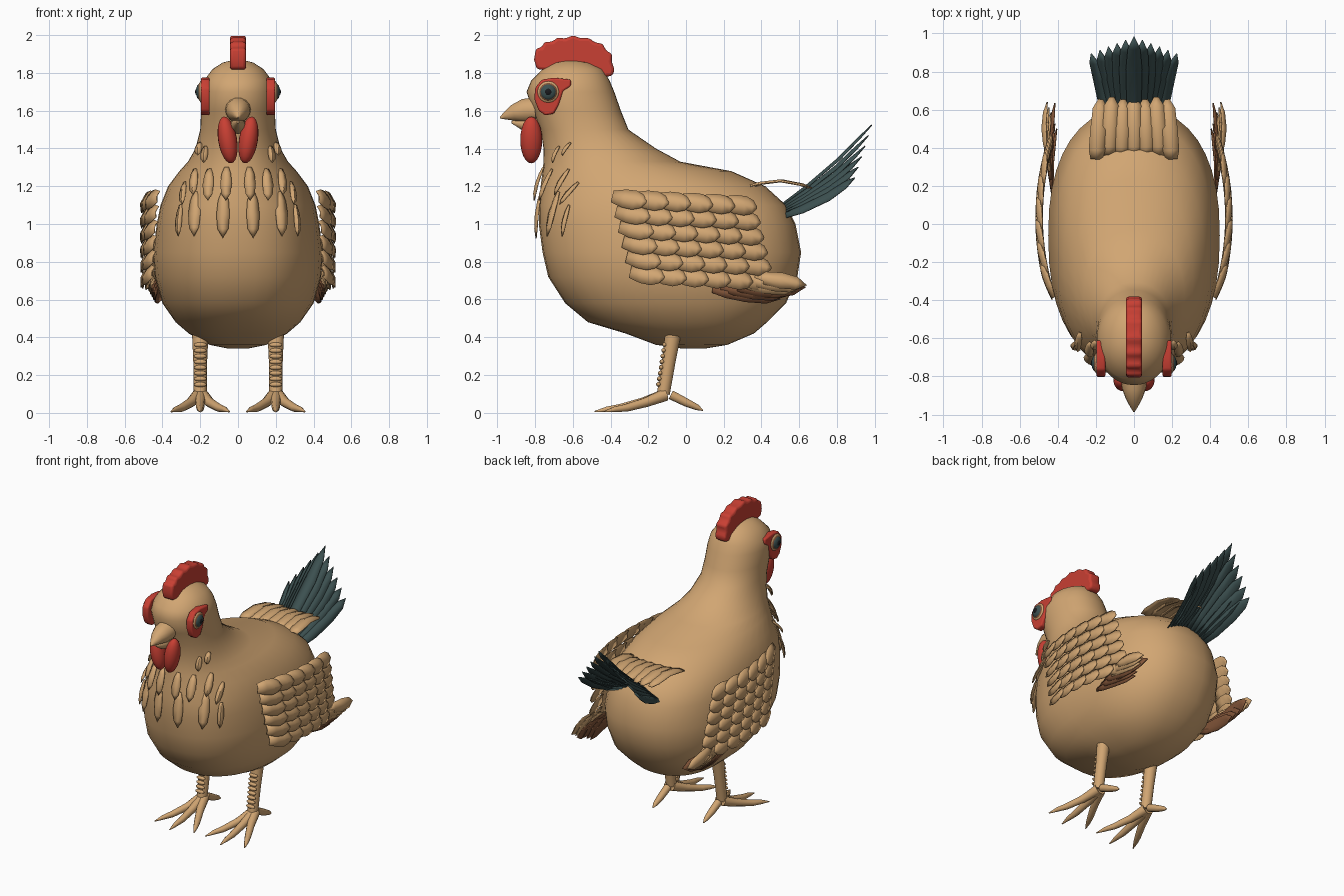
import bpy, bmesh, math
from mathutils import Vector, Matrix

if "Cube" in bpy.data.objects:
    bpy.data.objects.remove(bpy.data.objects["Cube"])

V = Vector


def material(name, rgb):
    m = bpy.data.materials.new(name)
    m.diffuse_color = (*rgb, 1)
    m.use_nodes = True
    m.node_tree.nodes["Principled BSDF"].inputs["Base Color"].default_value = m.diffuse_color
    return m


TAN = material("tan", (0.64, 0.38, 0.17))
RED = material("red", (0.58, 0.05, 0.033))
SLATE = material("dark slate", (0.045, 0.08, 0.08))
BROWN = material("brown", (0.22, 0.09, 0.04))
BLACK = material("black", (0.01, 0.01, 0.012))


def finish(bm, name, mat, mirror=False, thick=0, bevel=0, angle=40):
    bmesh.ops.remove_doubles(bm, verts=bm.verts, dist=1e-5)
    bmesh.ops.recalc_face_normals(bm, faces=bm.faces)
    me = bpy.data.meshes.new(name)
    bm.to_mesh(me)
    bm.free()
    me.materials.append(mat)
    ob = bpy.data.objects.new(name, me)
    bpy.context.collection.objects.link(ob)
    if bevel:
        b = ob.modifiers.new("bevel", 'BEVEL')
        b.width, b.segments = bevel, 3
    if thick:
        s = ob.modifiers.new("thickness", 'SOLIDIFY')
        s.thickness, s.offset = thick, 0
    if mirror:
        ob.modifiers.new("mirror", 'MIRROR').use_mirror_merge = False
    bpy.context.view_layer.objects.active = ob
    ob.select_set(True)
    bpy.ops.object.shade_smooth_by_angle(angle=math.radians(angle))
    ob.select_set(False)
    return ob


def bridge(bm, rings, closed=True):
    rows = [[bm.verts.new(p) for p in r] for r in rings]
    n = len(rows[0])
    for a, b in zip(rows, rows[1:]):
        for i in range(n if closed else n - 1):
            j = (i + 1) % n
            bm.faces.new((a[i], a[j], b[j], b[i]))
    if closed:
        bm.faces.new(rows[0])
        bm.faces.new(rows[-1])


def tube(bm, path, radii, n=10):
    """Tapered limb along a list of points."""
    path = [V(p) for p in path]
    rings = []
    for i, (p, r) in enumerate(zip(path, radii)):
        d = path[min(i + 1, len(path) - 1)] - path[max(i - 1, 0)]
        q = d.to_track_quat('Z', 'Y')
        rings.append([p + q @ V((r * math.cos(k * math.tau / n), r * math.sin(k * math.tau / n), 0))
                      for k in range(n)])
    bridge(bm, rings)


def ball(bm, pos, size, rot=None):
    m = Matrix.Translation(pos) @ (rot or Matrix()) @ Matrix.Diagonal((*size, 1))
    bmesh.ops.create_uvsphere(bm, u_segments=20, v_segments=12, radius=1, matrix=m)


def plate(bm, pts, x0, x1):
    """Side outline (y, z) extruded between two x positions."""
    bridge(bm, [[(x, y, z) for y, z in pts] for x in (x0, x1)])


POINTED = ((0, .35), (.2, .8), (.5, 1), (.8, .8), (1, 0))
ROUND = ((0, .6), (.35, .95), (.65, 1), (.87, .7), (1, .1))


def feather(bm, base, tip, width, normal, shape=POINTED, bulge=.01, bend=0):
    base, tip, normal = V(base), V(tip), V(normal).normalized()
    side = (tip - base).cross(normal).normalized()
    rows = []
    for t, w in shape:
        p = base.lerp(tip, t) + normal * bend * math.sin(math.pi * t)
        s = side * w * width / 2
        rows.append((p - s, p + normal * bulge * w, p + s))
    bridge(bm, rows, closed=False)


# Body, neck and head: z, front y, back y, half width, y of widest point
RINGS = [(.34, -.02, .10, .05, .04), (.36, -.16, .22, .15, .03), (.42, -.32, .36, .26, .02),
         (.48, -.52, .43, .33, 0), (.58, -.64, .53, .40, -.02), (.72, -.73, .59, .44, -.05),
         (.85, -.76, .61, .45, -.06), (1.0, -.78, .58, .43, -.08), (1.1, -.78, .53, .41, -.1),
         (1.2, -.77, .42, .37, -.18), (1.28, -.76, .24, .31, -.28), (1.33, -.755, -.03, .265, -.38),
         (1.4, -.755, -.16, .225, -.48), (1.5, -.77, -.305, .20, -.54), (1.6, -.81, -.345, .195, -.58),
         (1.7, -.845, -.38, .195, -.61), (1.76, -.82, -.405, .18, -.61), (1.82, -.76, -.44, .135, -.61),
         (1.855, -.70, -.51, .08, -.61), (1.87, -.63, -.59, .02, -.61)]


def power(z):
    return 2.35 if z < 1.15 else 2.1


def front_y(x, z):
    for a, b in zip(RINGS, RINGS[1:]):
        if a[0] <= z <= b[0]:
            f = (z - a[0]) / (b[0] - a[0])
            _, yf, _, w, yc = [p + (q - p) * f for p, q in zip(a, b)]
            n = power(z)
            return yc - (yc - yf) * max(0, 1 - abs(x / w) ** n) ** (1 / n)


bm = bmesh.new()
loops = []
for z, yf, yb, w, yc in RINGS:
    loop = []
    for k in range(40):
        c, s = math.cos(k * math.tau / 40), math.sin(k * math.tau / 40)
        e = 2 / power(z)
        half = yb - yc if s > 0 else yc - yf
        loop.append((math.copysign(w * abs(c) ** e, c), yc + math.copysign(half * abs(s) ** e, s), z))
    loops.append(loop)
bridge(bm, loops)
finish(bm, "body", TAN, angle=60)

# Scalloped comb
bm = bmesh.new()
comb = [(-.79, 1.82), (-.805, 1.87), (-.795, 1.93), (-.765, 1.935), (-.75, 1.965), (-.71, 1.965),
        (-.68, 1.988), (-.64, 1.982), (-.60, 2.0), (-.56, 1.985), (-.51, 1.985), (-.485, 1.962),
        (-.44, 1.955), (-.425, 1.92), (-.39, 1.90), (-.395, 1.86), (-.378, 1.82), (-.39, 1.785),
        (-.43, 1.78), (-.6, 1.8)]
plate(bm, comb, -.042, .042)
finish(bm, "comb", RED, bevel=.022, angle=60)

# Wattles
bm = bmesh.new()
ball(bm, (.055, -.82, 1.445), (.05, .058, .125), Matrix.Rotation(.16, 4, 'Y'))
finish(bm, "wattle", RED, mirror=True)

# Beak halves
bm = bmesh.new()
tube(bm, [(0, -.80, 1.605), (0, -.86, 1.60), (0, -.915, 1.588), (0, -.96, 1.572), (0, -.985, 1.562)],
     (.068, .064, .044, .02, .004), 14)
finish(bm, "upper_beak", TAN)
bm = bmesh.new()
tube(bm, [(0, -.79, 1.52), (0, -.86, 1.53), (0, -.925, 1.54)], (.045, .035, .006), 12)
finish(bm, "lower_beak", TAN)

# Red eye patches
bm = bmesh.new()
plate(bm, [(-.78, 1.60), (-.803, 1.66), (-.80, 1.72), (-.765, 1.765), (-.70, 1.775), (-.61, 1.765),
           (-.61, 1.73), (-.65, 1.705), (-.675, 1.63), (-.70, 1.585), (-.745, 1.575)], .15, .197)
finish(bm, "eye_patch", RED, mirror=True, bevel=.01, angle=60)

# Eyes in nested layers
for name, mat, x, r, d in (("eyelid", TAN, .19, .06, .022), ("eye_ring", BROWN, .197, .05, .02),
                           ("iris", SLATE, .203, .042, .02), ("pupil", BLACK, .211, .022, .016)):
    bm = bmesh.new()
    ball(bm, (x, -.73, 1.70), (d, r, r))
    finish(bm, name, mat, mirror=True)

# Chest and neck feathers: x, top z, bottom z, width
bm = bmesh.new()
for x, z0, z1, w in ((.075, 1.17, .92, .07), (.22, 1.17, .93, .07), (.06, 1.30, 1.12, .06),
                     (.15, 1.29, 1.12, .06), (.225, 1.29, 1.15, .05), (.30, 1.10, .93, .04),
                     (.17, 1.41, 1.32, .04), (.20, 1.43, 1.36, .04), (.28, 1.22, 1.10, .04)):
    n = V((x * 1.6, -.75, .1))
    n.normalize()
    top = V((x, front_y(x, z0), z0)) + n * .004
    end = V((x, front_y(x, z1), z1)) + n * .03
    feather(bm, top, end, w, n, bend=.008)
finish(bm, "chest_feathers", TAN, mirror=True, thick=.006)


# Wings made of overlapping rounded feathers
def wing_x(y):
    return .488 - .06 * ((y - .03) / .4) ** 2


bm = bmesh.new()
for r in range(6):
    for c in range(6):
        y = -.39 + .019 * r + .117 * c
        z = 1.145 - .08 * r - .006 * c
        feather(bm, (wing_x(y), y, z), (wing_x(y + .18) + .022, y + .18, z - .03), .105,
                (1, 0, .25), ROUND, bulge=.014)
finish(bm, "wing_feathers", TAN, mirror=True, thick=.006)

# Long flight feathers below each wing
for name, mat, rng in (("lower_flight_feathers", BROWN, (0, 1, 2)), ("upper_flight_feathers", TAN, (3, 4, 5))):
    bm = bmesh.new()
    for i in rng:
        feather(bm, (.425 + .006 * i, .14 + .045 * i, .65 + .014 * i),
                (.405 + .01 * i, .50 + .028 * i, .60 + .015 * i), .085, (1, 0, .2), bulge=.014, bend=.015)
    finish(bm, name, mat, mirror=True, thick=.006)
bm = bmesh.new()
feather(bm, (.44, .30, .645), (.415, .635, .665), .10, (1, 0, .2), bend=.01)
finish(bm, "flight_feather_tip", BROWN, mirror=True, thick=.006)

# Tail fan, highest in the middle
bm = bmesh.new()
for i in range(-5, 6):
    a = abs(i)
    feather(bm, (.028 * i, .51, 1.10 - .012 * a), (.045 * i, .985 - .018 * a, 1.525 - .056 * a), .085,
            (.12 * i, -.7, .7), ((0, .5), (.25, .9), (.6, 1), (.85, .75), (1, 0)), bulge=.012, bend=-.025)
finish(bm, "tail_feathers", SLATE, thick=.006)

# Tan feathers covering the root of the tail
bm = bmesh.new()
for i in range(-3, 4):
    feather(bm, (.066 * i, .34 + .02 * (abs(i) < 3), 1.20), (.058 * i, .665 - .012 * (i % 2), 1.19), .085,
            (0, 0, 1), ((0, .7), (.15, 1), (.5, 1), (.85, .9), (1, .3)), bulge=.008, bend=.03)
finish(bm, "tail_cover", TAN, thick=.006)

# Legs with scaly shins
bm = bmesh.new()
tube(bm, [(.2, -.07, .41), (.2, -.09, .28), (.2, -.12, .10)], (.043, .037, .035), 14)
for k in range(8):
    z = .36 - .03 * k
    ball(bm, (.2, -.112 - .04 * (.36 - z) / .26, z), (.034, .014, .013))
finish(bm, "leg", TAN, mirror=True)

# Three front toes and one back toe on each foot
bm = bmesh.new()
for s in (-1, 0, 1):
    reach = 1 if s == 0 else .86
    path = [(.2 + s * dx, -.11 - dy * reach, z) for dx, dy, z in
            ((.01, 0, .095), (.05, .12, .055), (.10, .24, .026), (.13, .31, .018), (.155, .375, .006))]
    tube(bm, path, (.034, .026, .021, .015, .003))
tube(bm, [(.2, -.08, .095), (.2, 0, .055), (.2, .06, .028), (.2, .09, .012)], (.026, .023, .016, .003))
finish(bm, "toes", TAN, mirror=True)
